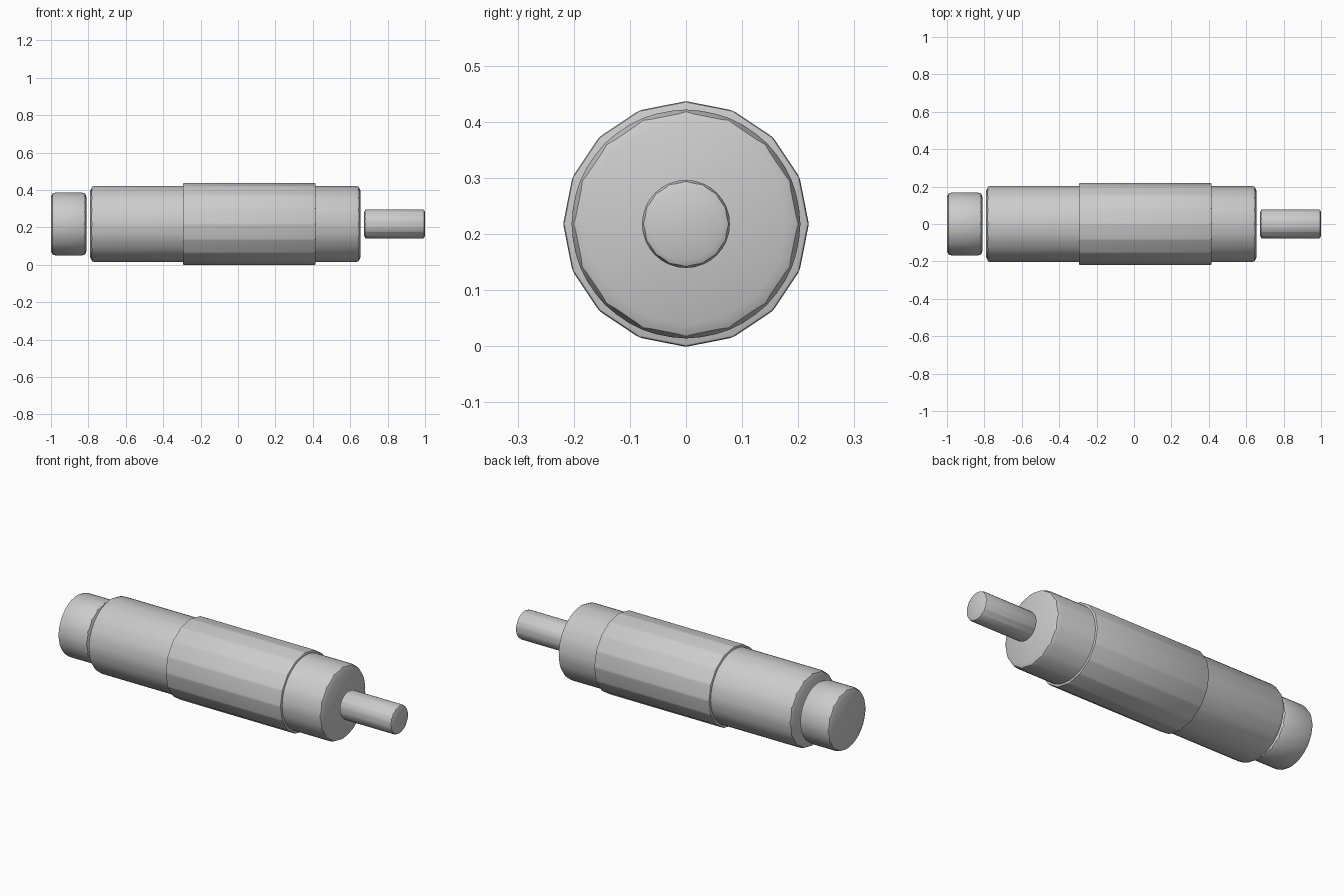
import bpy
import math

cube = bpy.data.objects.get("Cube")
if cube:
    bpy.data.objects.remove(cube, do_unlink=True)

AXIS_Z = 0.218

grey = bpy.data.materials.new("light_grey")
grey.use_nodes = True
colour = (0.6, 0.6, 0.6, 1)
grey.diffuse_color = colour
grey.node_tree.nodes["Principled BSDF"].inputs["Base Color"].default_value = colour


def rod(name, start, end, radius, bevel, segments=2):
    """Sixteen-sided rod along x with every edge rounded."""
    bpy.ops.mesh.primitive_cylinder_add(
        vertices=16, radius=radius, depth=end - start,
        location=((start + end) / 2, 0, AXIS_Z), rotation=(0, math.pi / 2, 0))
    obj = bpy.context.object
    obj.name = name
    obj.data.materials.append(grey)
    mod = obj.modifiers.new("rounded_edges", "BEVEL")
    mod.width = bevel
    mod.segments = segments
    mod.limit_method = "NONE"
    bpy.ops.object.modifier_apply(modifier=mod.name)
    bpy.ops.object.shade_smooth_by_angle(angle=math.radians(30))
    return obj


# End cap, main body, raised sleeve and thin pin, separated by narrow gaps
rod("end_cap", -1.0, -0.81, 0.171, 0.025)
rod("main_body", -0.79, 0.655, 0.207, 0.027)
rod("grip_sleeve", -0.295, 0.415, 0.219, 0.006)
rod("front_pin", 0.675, 1.0, 0.08, 0.025)
